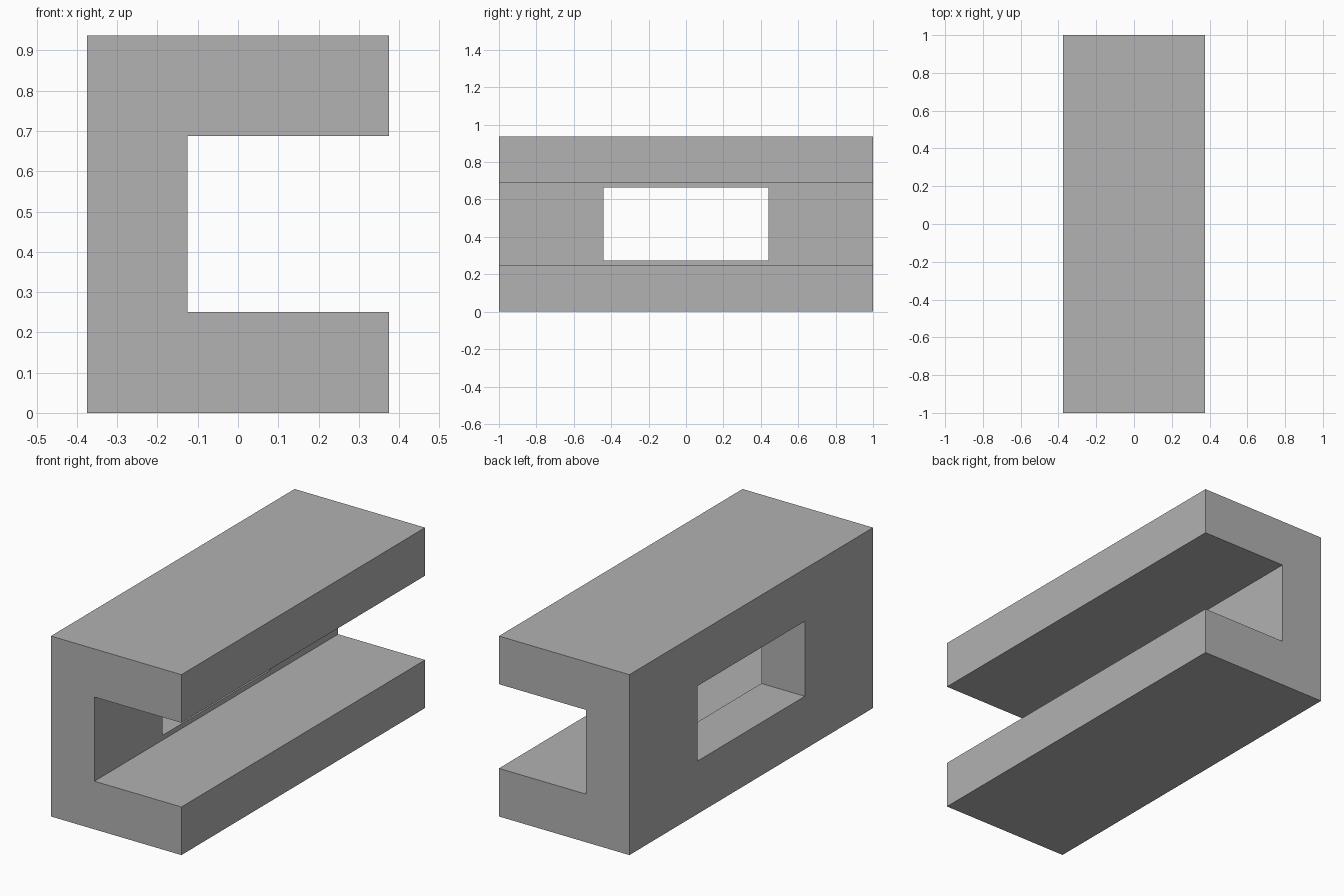
import bpy
import bmesh

if "Cube" in bpy.data.objects:
    bpy.data.objects.remove(bpy.data.objects["Cube"], do_unlink=True)

# Single flat colour
grey = bpy.data.materials.new("mid_grey")
grey.use_nodes = True
colour = (0.445, 0.445, 0.445, 1)
grey.diffuse_color = colour
grey.node_tree.nodes["Principled BSDF"].inputs["Base Color"].default_value = colour


def prism(name, profile, start, depth):
    """Extrude an x-z profile along y."""
    bm = bmesh.new()
    face = bm.faces.new([bm.verts.new((x, start, z)) for x, z in profile])
    extruded = bmesh.ops.extrude_face_region(bm, geom=[face])["geom"]
    moved = [v for v in extruded if isinstance(v, bmesh.types.BMVert)]
    bmesh.ops.translate(bm, verts=moved, vec=(0, depth, 0))
    bmesh.ops.recalc_face_normals(bm, faces=bm.faces)
    mesh = bpy.data.meshes.new(name)
    bm.to_mesh(mesh)
    bm.free()
    mesh.materials.append(grey)
    obj = bpy.data.objects.new(name, mesh)
    bpy.context.collection.objects.link(obj)
    return obj


# C-shaped channel, open towards +x
half, inner, height, low, high = 0.375, -0.125, 0.9375, 0.25, 0.6875
channel = prism("channel_beam", [
    (-half, 0), (half, 0), (half, low), (inner, low),
    (inner, high), (half, high), (half, height), (-half, height)], -1, 2)

# Rectangular window through the web
cutter = prism("window_cutter", [
    (-0.5, 0.275), (0, 0.275), (0, 0.665), (-0.5, 0.665)], -0.44, 0.88)
cutter.hide_render = True
cutter.hide_viewport = True
cutter.display_type = 'WIRE'

cut = channel.modifiers.new("window", 'BOOLEAN')
cut.operation = 'DIFFERENCE'
cut.solver = 'EXACT'
cut.object = cutter
